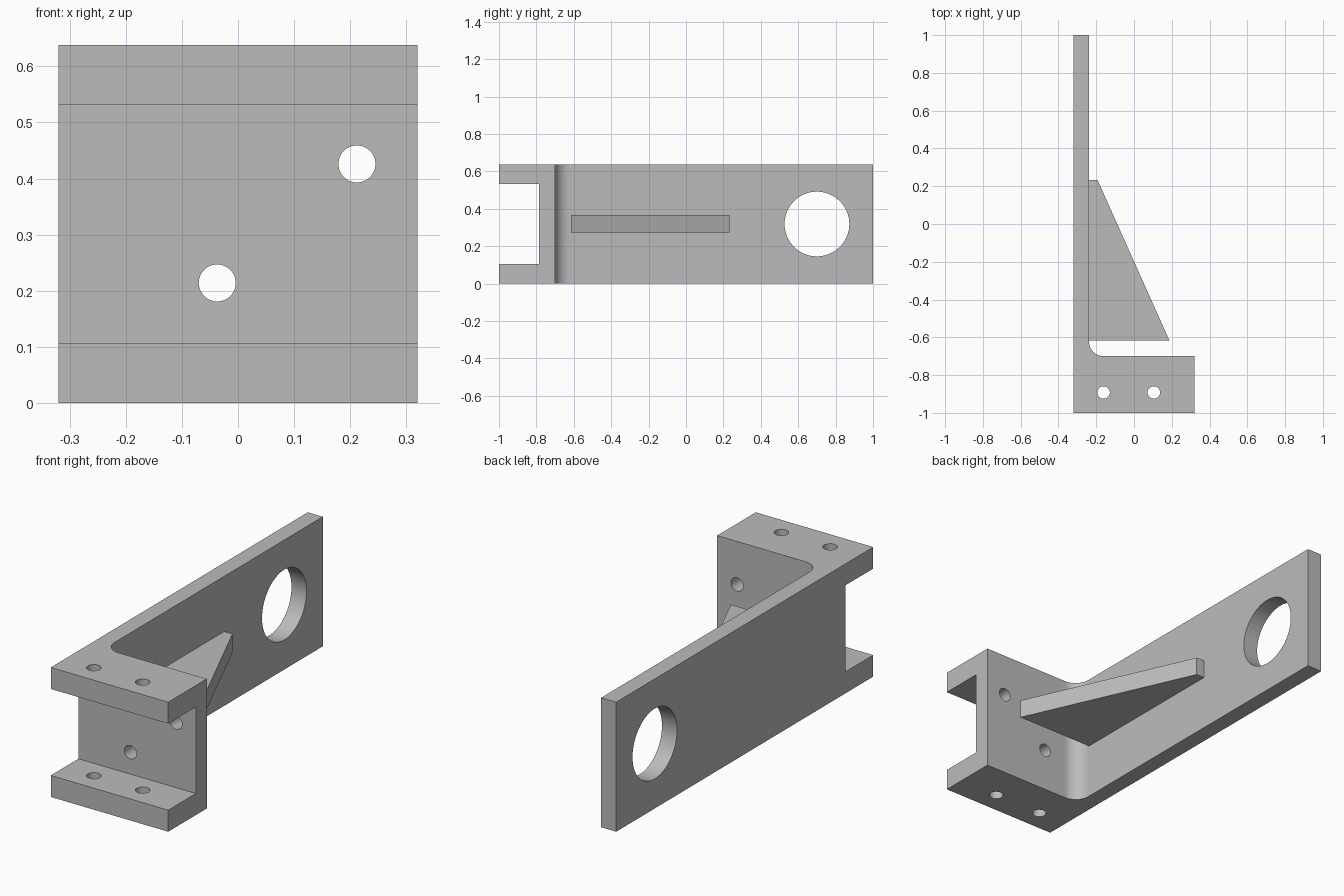
import bpy, bmesh, math
from mathutils import Matrix, Vector

default = bpy.data.objects.get("Cube")
if default:
    bpy.data.objects.remove(default, do_unlink=True)

grey = bpy.data.materials.new("plain grey")
grey.use_nodes = True
COLOR = (0.5, 0.5, 0.5, 1)
grey.diffuse_color = COLOR
grey.node_tree.nodes["Principled BSDF"].inputs["Base Color"].default_value = COLOR

HEIGHT = 0.638
MID = HEIGHT / 2
SIDE = 0.32           # half width
WALL = -0.238         # inner face of the arm
WEB_FRONT, WEB_BACK = -0.785, -0.70
FILLET = 0.078
FLANGE = 0.106


def make_object(name, bm):
    bmesh.ops.recalc_face_normals(bm, faces=bm.faces[:])
    mesh = bpy.data.meshes.new(name)
    bm.to_mesh(mesh)
    bm.free()
    mesh.materials.append(grey)
    obj = bpy.data.objects.new(name, mesh)
    bpy.context.collection.objects.link(obj)
    return obj


def extrude_profile(name, points, z0, z1):
    bm = bmesh.new()
    face = bm.faces.new([bm.verts.new((x, y, z0)) for x, y in points])
    new = bmesh.ops.extrude_face_region(bm, geom=[face])["geom"]
    verts = [v for v in new if isinstance(v, bmesh.types.BMVert)]
    bmesh.ops.translate(bm, verts=verts, vec=(0, 0, z1 - z0))
    return make_object(name, bm)


def cylinder(name, center, axis, radius, depth, sides=48):
    bm = bmesh.new()
    turn = Vector((0, 0, 1)).rotation_difference(Vector(axis)).to_matrix().to_4x4()
    bmesh.ops.create_cone(bm, cap_ends=True, segments=sides, radius1=radius,
                          radius2=radius, depth=depth,
                          matrix=Matrix.Translation(center) @ turn)
    return make_object(name, bm)


def cut(target, cutter):
    mod = target.modifiers.new("cut", "BOOLEAN")
    mod.operation, mod.solver, mod.object = "DIFFERENCE", "EXACT", cutter
    bpy.ops.object.select_all(action="DESELECT")
    bpy.context.view_layer.objects.active = target
    target.select_set(True)
    bpy.ops.object.modifier_apply(modifier=mod.name)
    bpy.data.objects.remove(cutter, do_unlink=True)


# L-shaped body with a rounded inner corner
corner = [(WALL + FILLET + FILLET * math.cos(a), WEB_BACK + FILLET + FILLET * math.sin(a))
          for a in (math.radians(270 - 90 * i / 16) for i in range(17))]
outline = [(-SIDE, -1), (SIDE, -1), (SIDE, WEB_BACK)] + corner + [(WALL, 1), (-SIDE, 1)]
bracket = extrude_profile("bracket_body", outline, 0, HEIGHT)

# Open channel across the front
channel = [(-1, -1.2), (1, -1.2), (1, WEB_FRONT), (-1, WEB_FRONT)]
cut(bracket, extrude_profile("channel_cutter", channel, FLANGE, HEIGHT - FLANGE))

# Large bore in the arm
cut(bracket, cylinder("bore_cutter", (-0.28, 0.7, MID), (1, 0, 0), 0.173, 0.3, 96))

# Bolt holes through both flanges
for x in (-0.161, 0.105):
    cut(bracket, cylinder("flange_hole_cutter", (x, -0.892, MID), (0, 0, 1), 0.033, 1))

# Bolt holes through the web
for x, z in ((-0.037, 0.214), (0.212, 0.426)):
    cut(bracket, cylinder("web_hole_cutter", (x, -0.74, z), (0, 1, 0), 0.033, 0.2))

# Tapered rib on the inner face of the arm
rib_outline = [(WALL, -0.616), (0.187, -0.616), (-0.193, 0.233), (WALL, 0.233)]
rib = extrude_profile("tapered_rib", rib_outline, 0.274, 0.366)

# Smooth the round walls, keep the edges sharp
bpy.ops.object.select_all(action="DESELECT")
bpy.context.view_layer.objects.active = bracket
bracket.select_set(True)
bpy.ops.object.shade_smooth_by_angle(angle=math.radians(30))
